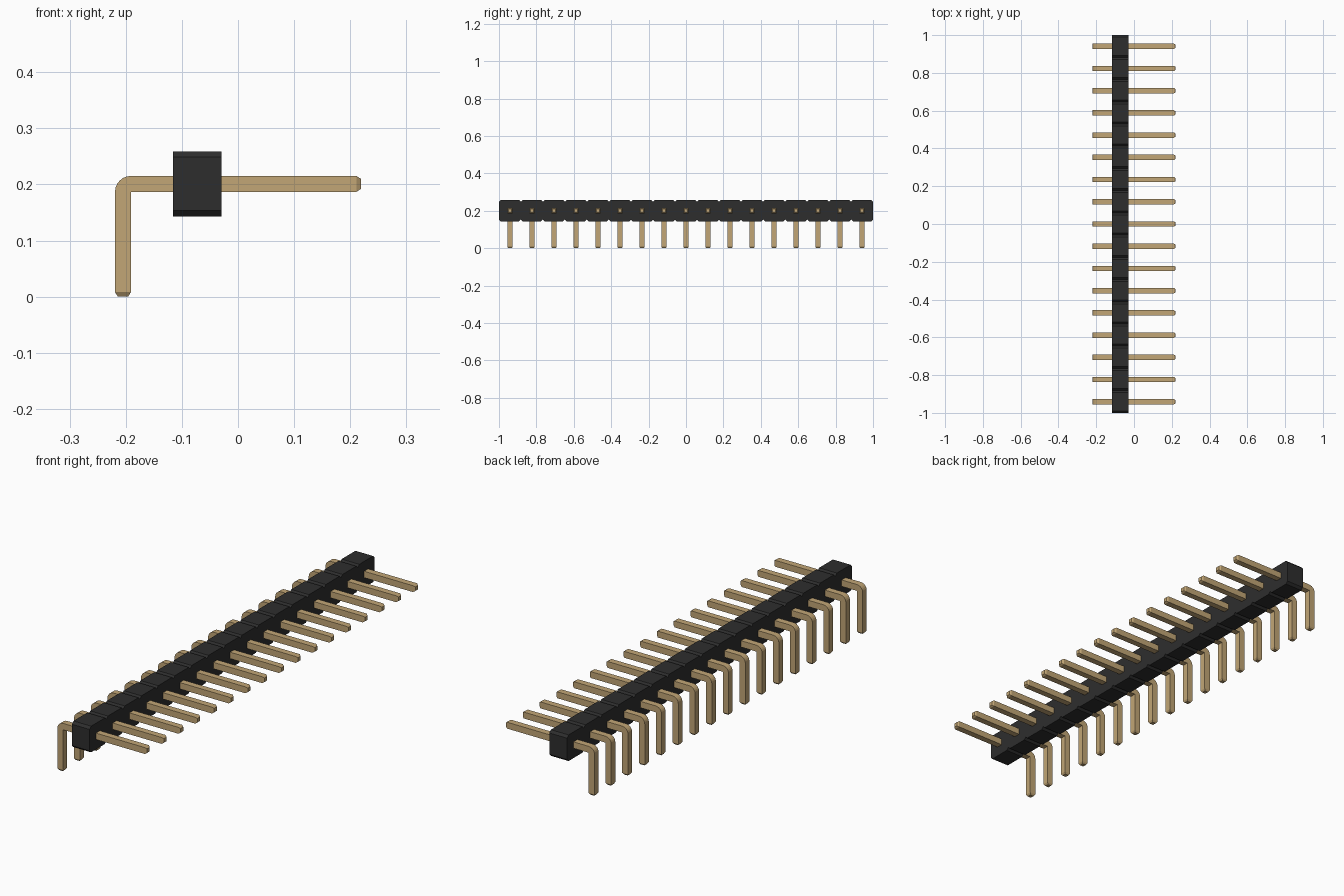
import bpy, bmesh, math

cube = bpy.data.objects.get("Cube")
if cube:
    bpy.data.objects.remove(cube, do_unlink=True)

COUNT = 17
PITCH = 2 / COUNT
Z_MID = 0.201          # height of the horizontal pins
HALF = 0.0142          # half thickness of a pin
TIP = 0.009            # half thickness at the pin ends
LEG_X = -0.205         # centre of the downward legs


def material(name, rgb):
    m = bpy.data.materials.new(name)
    m.use_nodes = True
    m.diffuse_color = (*rgb, 1)
    m.node_tree.nodes["Principled BSDF"].inputs["Base Color"].default_value = (*rgb, 1)
    return m


def make_object(name, bm, mat):
    bmesh.ops.remove_doubles(bm, verts=bm.verts, dist=1e-5)
    bmesh.ops.recalc_face_normals(bm, faces=bm.faces)
    mesh = bpy.data.meshes.new(name)
    bm.to_mesh(mesh)
    bm.free()
    mesh.materials.append(mat)
    obj = bpy.data.objects.new(name, mesh)
    bpy.context.collection.objects.link(obj)
    return obj


black = material("black plastic", (0.027, 0.027, 0.027))
gold = material("dull gold", (0.54, 0.38, 0.18))

# Housing: row of chamfered cells, one outline extruded along x
half_cell, half_h, cham = PITCH / 2, 0.058, 0.0105
top = []
for i in range(COUNT):
    y = (i - (COUNT - 1) / 2) * PITCH
    top += [(y - half_cell, half_h - cham), (y - half_cell + cham, half_h),
            (y + half_cell - cham, half_h), (y + half_cell, half_h - cham)]
bm = bmesh.new()
sections = []
for x in (-0.116, -0.029):
    upper = [bm.verts.new((x, y, Z_MID + z)) for y, z in top]
    lower = [bm.verts.new((x, y, Z_MID - z)) for y, z in top]
    sections.append((upper, lower))
    for a in range(len(top) - 1):
        if (top[a + 1][0] - top[a][0]) > 1e-5:
            bm.faces.new((upper[a], upper[a + 1], lower[a + 1], lower[a]))
(u0, l0), (u1, l1) = sections
for near, far in ((u0, u1), (l0, l1)):
    for a in range(len(top) - 1):
        if (top[a + 1][0] - top[a][0]) > 1e-5:
            bm.faces.new((near[a], near[a + 1], far[a + 1], far[a]))
for a in (0, -1):
    bm.faces.new((u0[a], u1[a], l1[a], l0[a]))
make_object("housing", bm, black)

# Pin stations: inner point, outer point (x, z), half width in y
stations = [((LEG_X + TIP, 0), (LEG_X - TIP, 0), TIP),
            ((LEG_X + HALF, 0.008), (LEG_X - HALF, 0.008), HALF)]
corner = (LEG_X + HALF, Z_MID - HALF)
for k in range(7):
    a = math.pi / 2 * k / 6
    outer = (corner[0] - 2 * HALF * math.cos(a), corner[1] + 2 * HALF * math.sin(a))
    stations.append((corner, outer, HALF))
stations += [((0.211, Z_MID - HALF), (0.211, Z_MID + HALF), HALF),
             ((0.219, Z_MID - TIP), (0.219, Z_MID + TIP), TIP)]

# One bent square pin, shared by the whole row
bm = bmesh.new()
rings = []
for inner, outer, w in stations:
    rings.append([bm.verts.new((p[0], y, p[1]))
                  for p, y in ((inner, -w), (inner, w), (outer, w), (outer, -w))])
for r, s in zip(rings, rings[1:]):
    for j in range(4):
        n = (j + 1) % 4
        bm.faces.new((r[j], r[n], s[n], s[j]))
bm.faces.new(rings[0])
bm.faces.new(rings[-1])
first = make_object("pin_01", bm, gold)
first.location.y = -(COUNT - 1) / 2 * PITCH
for i in range(1, COUNT):
    pin = bpy.data.objects.new(f"pin_{i + 1:02d}", first.data)
    pin.location.y = first.location.y + i * PITCH
    bpy.context.collection.objects.link(pin)
